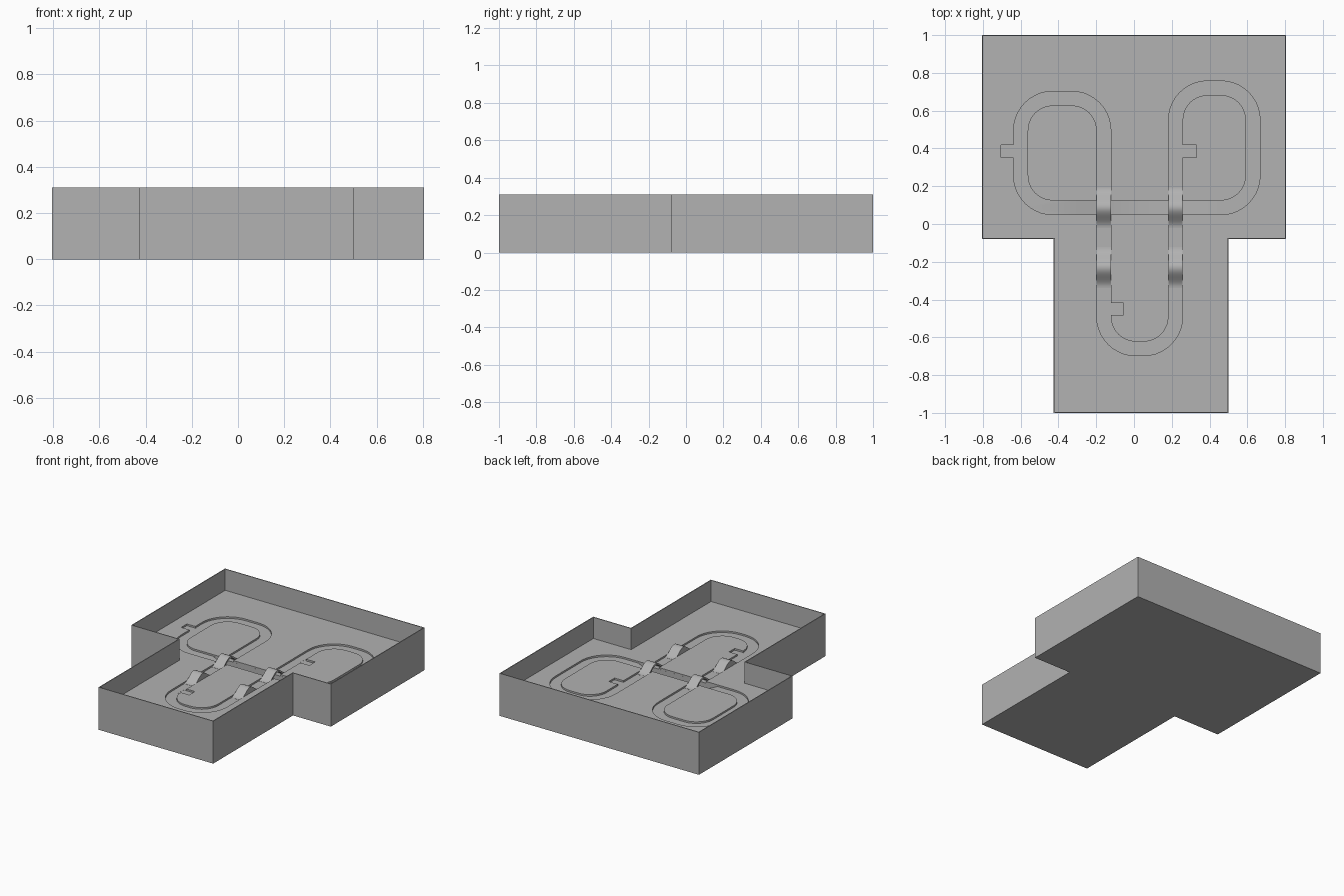
import bpy
import bmesh
import math
from mathutils import Vector

if "Cube" in bpy.data.objects:
    bpy.data.objects.remove(bpy.data.objects["Cube"])

# Main dimensions
HEIGHT, FLOOR, WALL = 0.31, 0.155, 0.006
TRACK, DEPTH = 0.075, 0.012
LEFT_X, RIGHT_X, CROSS_Y, BUMP_Y = -0.16, 0.22, 0.087, -0.23

grey = bpy.data.materials.new("plain_grey")
grey.use_nodes = True
grey.diffuse_color = (0.445, 0.445, 0.445, 1)
grey.node_tree.nodes["Principled BSDF"].inputs["Base Color"].default_value = grey.diffuse_color


def finish(name, bm):
    bmesh.ops.recalc_face_normals(bm, faces=bm.faces)
    mesh = bpy.data.meshes.new(name)
    bm.to_mesh(mesh)
    bm.free()
    mesh.materials.append(grey)
    obj = bpy.data.objects.new(name, mesh)
    bpy.context.collection.objects.link(obj)
    return obj


def prism(name, outline, offset):
    """Extrude a closed 3D outline along an offset."""
    bm = bmesh.new()
    face = bm.faces.new([bm.verts.new(p) for p in outline])
    new = bmesh.ops.extrude_face_region(bm, geom=[face])["geom"]
    verts = [v for v in new if isinstance(v, bmesh.types.BMVert)]
    bmesh.ops.translate(bm, verts=verts, vec=offset)
    return finish(name, bm)


def box(name, x0, x1, y0, y1, z0, z1):
    return prism(name, [(x0, y0, z0), (x1, y0, z0), (x1, y1, z0), (x0, y1, z0)],
                 (0, 0, z1 - z0))


def rounded(points, radius, steps=10):
    """Round the right-angled inner corners of an open path."""
    pts = [Vector(p) for p in points]
    path = [pts[0]]
    for before, corner, after in zip(pts, pts[1:], pts[2:]):
        a = (before - corner).normalized() * radius
        b = (after - corner).normalized() * radius
        for i in range(steps + 1):
            t = i / steps * math.pi / 2
            path.append(corner + a * (1 - math.sin(t)) + b * (1 - math.cos(t)))
    return path + [pts[-1]]


def track_cutter(name, points, depth, radius=0.17):
    path = rounded(points, radius)
    left, right = [], []
    for i, p in enumerate(path):
        d = (path[min(i + 1, len(path) - 1)] - path[max(i - 1, 0)]).normalized()
        side = Vector((-d.y, d.x)) * TRACK / 2
        left.append((*(p + side), FLOOR - depth))
        right.append((*(p - side), FLOOR - depth))
    return prism(name, left + right[::-1], (0, 0, 0.05))


def tray_outline(inset, z):
    w, n0, n1, step = 0.805 - inset, -0.425 + inset, 0.5 - inset, -0.08 + inset
    end = 1 - inset
    return [(n0, -end, z), (n1, -end, z), (n1, step, z), (w, step, z),
            (w, end, z), (-w, end, z), (-w, step, z), (n0, step, z)]


# Tray with thin walls
tray = prism("tray", tray_outline(0, 0), (0, 0, HEIGHT))
cutters = [prism("tray_cavity", tray_outline(WALL, FLOOR), (0, 0, 0.3))]

# One closed circuit with three loops, cut in three overlapping runs
mid = (LEFT_X + RIGHT_X) / 2
cutters += [
    track_cutter("front_loop", [(LEFT_X, 0.3), (LEFT_X, -0.66), (RIGHT_X, -0.66),
                                (RIGHT_X, 0.3)], DEPTH),
    track_cutter("left_loop", [(LEFT_X, 0.2), (LEFT_X, 0.665), (-0.6, 0.665),
                               (-0.6, CROSS_Y), (mid, CROSS_Y)], DEPTH + 0.0002),
    track_cutter("right_loop", [(RIGHT_X, 0.2), (RIGHT_X, 0.72), (0.63, 0.72),
                                (0.63, CROSS_Y), (mid - 0.02, CROSS_Y)], DEPTH + 0.0004),
]

# Short side bays
for i, (x, y) in enumerate([(-0.66, 0.385), (0.285, 0.385), (-0.1, -0.45)]):
    cutters.append(box(f"bay_{i}", x - 0.045, x + 0.045, y - 0.033, y + 0.033,
                       FLOOR - DEPTH - 0.0006, FLOOR + 0.05))

# Underpass dipping below both bridges
y0 = CROSS_Y - TRACK / 2 + 0.0003
low = FLOOR - 0.045
cutters.append(prism("underpass", [
    (-0.29, y0, FLOOR - DEPTH), (-0.22, y0, low), (0.28, y0, low),
    (0.35, y0, FLOOR - DEPTH), (0.35, y0, FLOOR + 0.02), (-0.29, y0, FLOOR + 0.02)],
    (0, TRACK - 0.0006, 0)))

for cutter in cutters:
    cutter.hide_render = True
    mod = tray.modifiers.new(cutter.name, "BOOLEAN")
    mod.operation, mod.solver, mod.object = "DIFFERENCE", "EXACT", cutter

# Bake the cuts and drop the cutters
graph = bpy.context.evaluated_depsgraph_get()
baked = bpy.data.meshes.new_from_object(tray.evaluated_get(graph))
tray.modifiers.clear()
tray.data = baked
baked.materials.clear()
baked.materials.append(grey)
for cutter in cutters:
    bpy.data.objects.remove(cutter)


def hump(name, x, y, hollow):
    """Wavy strip rising from the track bed and back."""
    base, length, rise, steps = FLOOR - DEPTH, 0.215, 0.055, 24
    top, under = [], []
    for i in range(steps + 1):
        t = i / steps
        z = base + 0.001 + rise * (0.5 - 0.5 * math.cos(2 * math.pi * t))
        yy = y + (t - 0.5) * length
        top.append((x - TRACK / 2, yy, z))
        under.append((x - TRACK / 2, yy, z - 0.014 if hollow else base - 0.005))
    return prism(name, top + under[::-1], (TRACK, 0, 0))


# Bridges over the underpass and bumps in front of them
parts = [tray]
for side, x in (("left", RIGHT_X), ("right", LEFT_X)):
    parts.append(hump(side + "_bridge", x, CROSS_Y, True))
    parts.append(hump(side + "_bump", x, BUMP_Y, False))

for obj in bpy.context.scene.objects:
    obj.select_set(obj in parts)
bpy.context.view_layer.objects.active = tray
bpy.ops.object.shade_smooth_by_angle(angle=math.radians(30))
